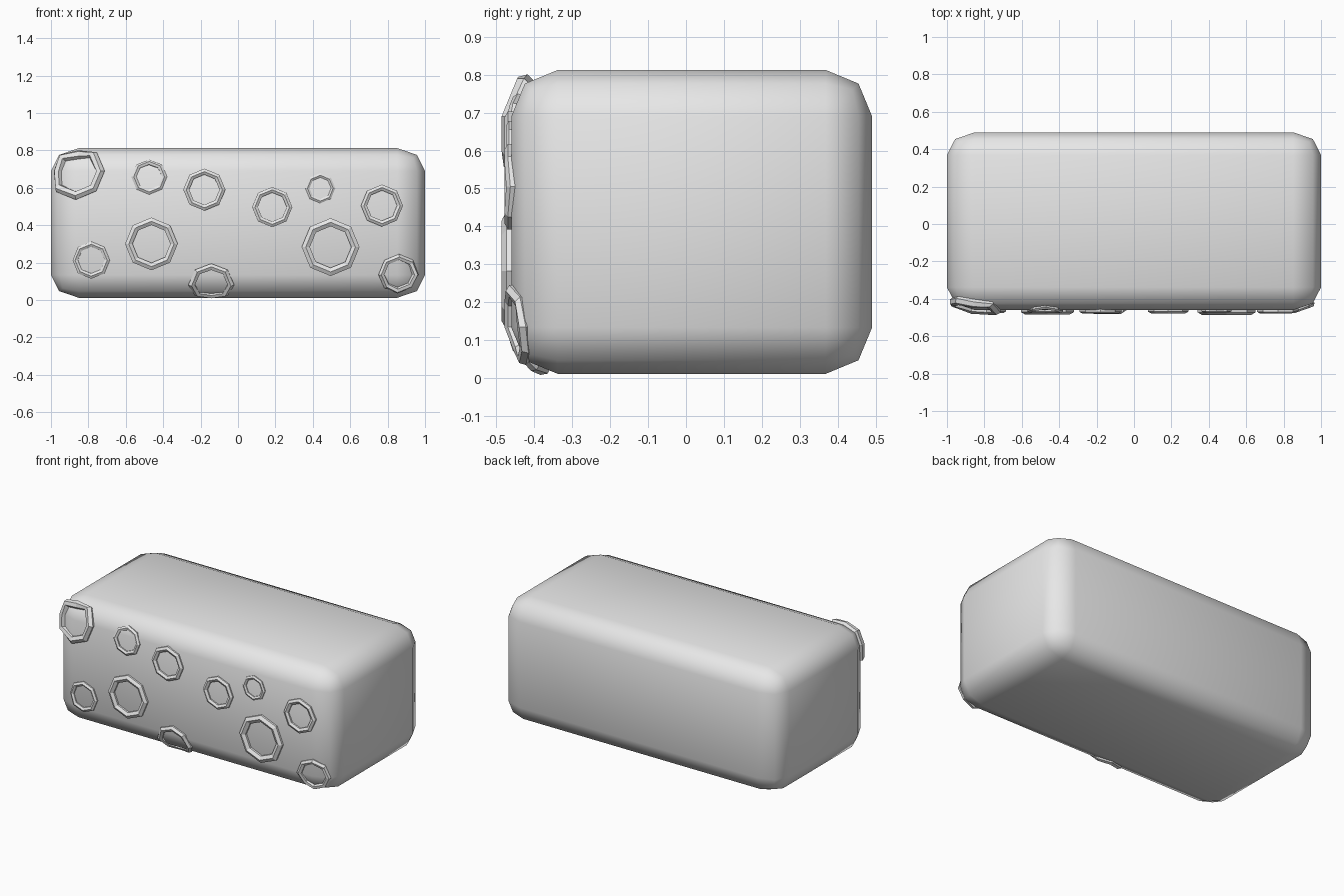
import bpy, bmesh, math
from mathutils import Vector
from mathutils.bvhtree import BVHTree

cube = bpy.data.objects.get("Cube")
if cube:
    bpy.data.objects.remove(cube, do_unlink=True)

grey = bpy.data.materials.new("stone_grey")
grey.use_nodes = True
grey.diffuse_color = (0.8, 0.8, 0.8, 1)
grey.node_tree.nodes["Principled BSDF"].inputs["Base Color"].default_value = (0.8, 0.8, 0.8, 1)


def add_object(name, bm, smooth):
    bmesh.ops.recalc_face_normals(bm, faces=bm.faces)
    for face in bm.faces:
        face.smooth = smooth
    mesh = bpy.data.meshes.new(name)
    bm.to_mesh(mesh)
    mesh.materials.append(grey)
    obj = bpy.data.objects.new(name, mesh)
    bpy.context.collection.objects.link(obj)
    return obj


# Rounded block, bevelled and then stretched sideways
CENTRE = Vector((0, 0.015, 0.412))
SIZE = Vector((2, 0.95, 0.8))
BEVEL, STRETCH = 0.122, 1.22
body = bmesh.new()
bmesh.ops.create_cube(body, size=1)
for v in body.verts:
    v.co = Vector((v.co.x * SIZE.x / STRETCH, v.co.y * SIZE.y, v.co.z * SIZE.z))
bmesh.ops.bevel(body, geom=body.edges[:], offset=BEVEL, segments=2,
                profile=0.5, affect='EDGES', clamp_overlap=True)
for v in body.verts:
    v.co.x *= STRETCH
    v.co += CENTRE
bmesh.ops.recalc_face_normals(body, faces=body.faces)
surface = BVHTree.FromBMesh(body)
add_object("block_body", body, True)


def rounded_normal(p):
    """Direction from the inner box to a point on the rounded surface."""
    core = SIZE / 2 - Vector((BEVEL * STRETCH, BEVEL, BEVEL))
    q = p - CENTRE
    return (q - Vector([max(-c, min(c, a)) for a, c in zip(q, core)])).normalized()


def crater_rim(name, x, z, outer, sides=8, around=6):
    """Eight-sided ring that hugs the rounded surface."""
    front = CENTRE.y - SIZE.y / 2
    centre = surface.find_nearest(Vector((x, front, z)))[0]
    n = rounded_normal(centre)
    u = (Vector((1, 0, 0)) - n * n.x).normalized()
    w = n.cross(u)
    major = outer / 1.19
    minor = outer - major
    bm = bmesh.new()
    loops = []
    for i in range(sides):
        a = math.tau * i / sides
        radial = u * math.cos(a) + w * math.sin(a)
        base = surface.find_nearest(centre + radial * major)[0]
        up = rounded_normal(base)
        out = (radial - up * radial.dot(up)).normalized()
        loop = []
        for j in range(around):
            b = math.pi / 2 + math.tau * j / around
            loop.append(bm.verts.new(base + (out * math.cos(b) + up * math.sin(b)) * minor))
        loops.append(loop)
    for i in range(sides):
        p, q = loops[i], loops[(i + 1) % sides]
        for j in range(around):
            k = (j + 1) % around
            bm.faces.new((p[j], q[j], q[k], p[k]))
    add_object(name, bm, False)


# Crater rims scattered over the front: x, z, outer radius
RIMS = [
    (-0.87, 0.695, 0.16), (-0.475, 0.66, 0.098), (-0.18, 0.59, 0.115),
    (0.183, 0.497, 0.11), (0.44, 0.598, 0.082), (0.77, 0.505, 0.115),
    (-0.785, 0.213, 0.102), (-0.463, 0.3, 0.144), (0.495, 0.283, 0.158),
    (-0.143, 0.075, 0.125), (0.862, 0.135, 0.113),
]
for number, (x, z, outer) in enumerate(RIMS, 1):
    crater_rim(f"crater_rim_{number}", x, z, outer)
